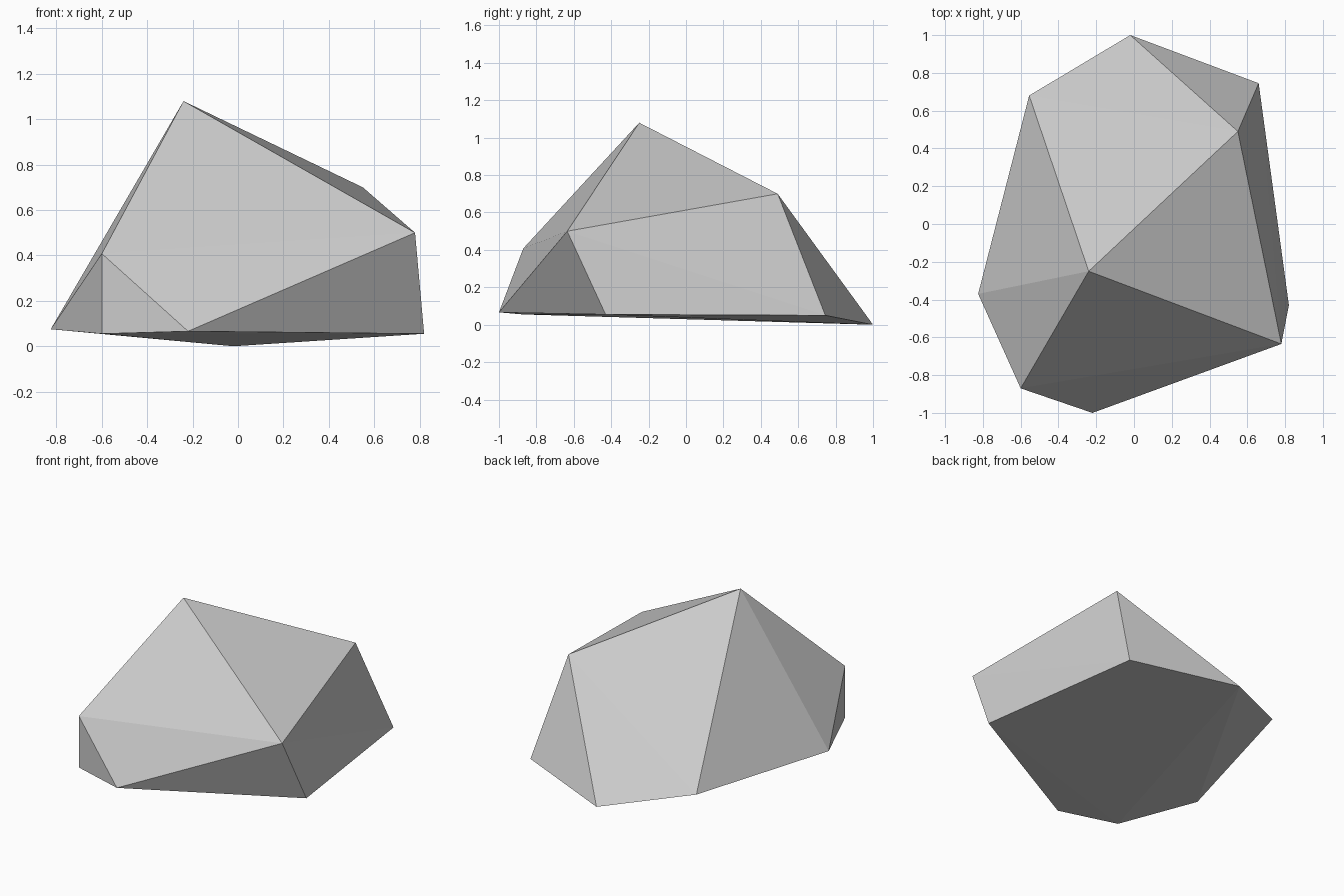
import bpy, bmesh

if "Cube" in bpy.data.objects:
    bpy.data.objects.remove(bpy.data.objects["Cube"])

# Corner points of the boulder: crown, shoulders, then the ground ring
crown = [(-0.24, -0.25, 1.08)]
shoulders = [(0.55, 0.49, 0.70), (0.78, -0.635, 0.50), (-0.60, -0.87, 0.408)]
ground_ring = [(-0.60, -0.87, 0.055), (-0.22, -1.0, 0.066), (0.82, -0.43, 0.055),
               (0.66, 0.745, 0.05), (-0.02, 1.0, 0.0), (-0.555, 0.68, 0.105),
               (-0.825, -0.37, 0.075)]

# Faceted stone skin stretched over the corners
bm = bmesh.new()
for p in crown + shoulders + ground_ring:
    bm.verts.new(p)
bmesh.ops.convex_hull(bm, input=bm.verts[:])
bmesh.ops.recalc_face_normals(bm, faces=bm.faces[:])

mesh = bpy.data.meshes.new("boulder")
bm.to_mesh(mesh)
bm.free()
boulder = bpy.data.objects.new("boulder", mesh)
bpy.context.collection.objects.link(boulder)

# Plain stone grey
stone = bpy.data.materials.new("stone_grey")
stone.diffuse_color = (0.6, 0.6, 0.6, 1)
stone.use_nodes = True
stone.node_tree.nodes["Principled BSDF"].inputs["Base Color"].default_value = stone.diffuse_color
mesh.materials.append(stone)
